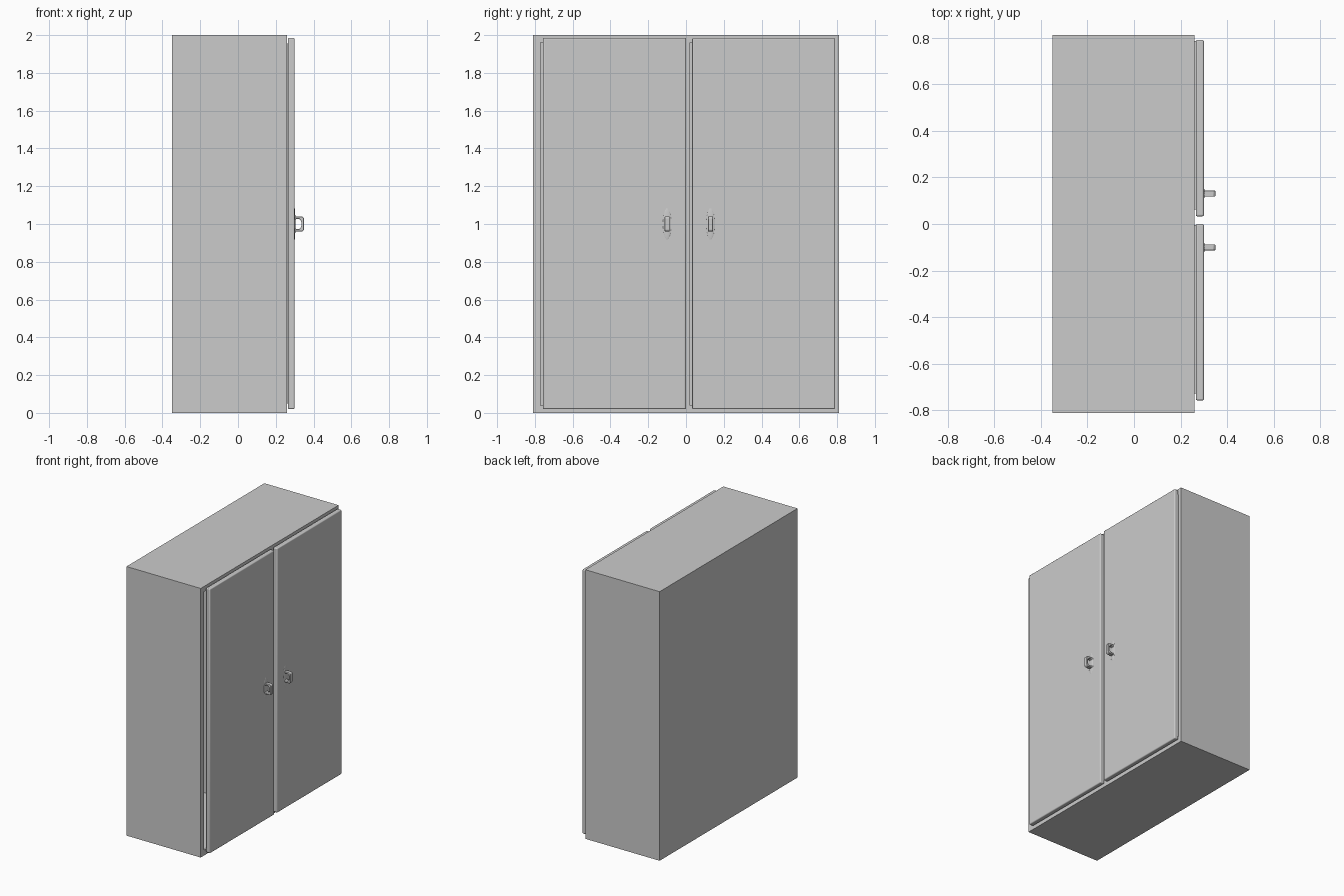
import bpy, bmesh, math

if "Cube" in bpy.data.objects:
    bpy.data.objects.remove(bpy.data.objects["Cube"])


def finish(name, bm, bevel=0, segments=3):
    bmesh.ops.recalc_face_normals(bm, faces=bm.faces)
    mesh = bpy.data.meshes.new(name)
    bm.to_mesh(mesh)
    bm.free()
    ob = bpy.data.objects.new(name, mesh)
    bpy.context.collection.objects.link(ob)
    if bevel:
        mod = ob.modifiers.new("round", 'BEVEL')
        mod.width, mod.segments = bevel, segments
        bpy.context.view_layer.objects.active = ob
        ob.select_set(True)
        bpy.ops.object.shade_smooth_by_angle(angle=math.radians(35))
        ob.select_set(False)
    return ob


def box(name, x0, x1, y0, y1, z0, z1, bevel=0):
    bm = bmesh.new()
    bmesh.ops.create_cube(bm, size=1)
    for v in bm.verts:
        v.co.x = x1 if v.co.x > 0 else x0
        v.co.y = y1 if v.co.y > 0 else y0
        v.co.z = z1 if v.co.z > 0 else z0
    return finish(name, bm, bevel)


# Carcass: one hollow shell with two open compartments
bm = bmesh.new()
XB, XF, T = -0.35, 0.26, 0.04
ys = [-0.81, -0.81 + T, -T / 2, T / 2, 0.81 - T, 0.81]
zs = [0, T, 2 - T, 2]
grid = [[bm.verts.new((XF, y, z)) for z in zs] for y in ys]
rim, openings = [], []
for i in range(5):
    for j in range(3):
        f = bm.faces.new((grid[i][j], grid[i + 1][j], grid[i + 1][j + 1], grid[i][j + 1]))
        (openings if j == 1 and i in (1, 3) else rim).append(f)
border = [e for e in bm.edges if e.is_boundary]
outer = bmesh.ops.extrude_edge_only(bm, edges=border)["geom"]
back = [v for v in outer if isinstance(v, bmesh.types.BMVert)]
bmesh.ops.translate(bm, verts=back, vec=(XB - XF, 0, 0))
bmesh.ops.holes_fill(bm, edges=[e for e in bm.edges if e.is_boundary], sides=0)
for f in openings:
    res = bmesh.ops.extrude_face_region(bm, geom=[f])["geom"]
    bmesh.ops.translate(bm, verts=[v for v in res if isinstance(v, bmesh.types.BMVert)],
                        vec=(XB + T - XF, 0, 0))
    if f.is_valid:
        bm.faces.remove(f)
bmesh.ops.dissolve_limit(bm, angle_limit=0.01, verts=bm.verts, edges=bm.edges)
finish("cabinet_carcass", bm)

# Loop handle profile (x offset, z), open towards the door
half = [(0, 0.040), (0.042, 0.040), (0.050, 0.032)]
inner = [(0.036, 0.016), (0.026, 0.027), (0.010, 0.027), (0, 0.020)]
profile = half + [(x, -z) for x, z in reversed(half)]
profile += [(x, -z) for x, z in reversed(inner)] + inner

for side, y0, y1, hy in (("left", -0.757, 0.0, -0.10), ("right", 0.033, 0.79, 0.13)):
    # Door leaf and the inset seal behind it
    box(side + "_door", 0.265, 0.30, y0, y1, 0.02, 1.985, bevel=0.007)
    box(side + "_door_seal", 0.258, 0.267, y0 + 0.03, y1 - 0.005, 0.05, 1.955)

    # Handle
    bm = bmesh.new()
    face = bm.faces.new([bm.verts.new((0.299 + x, hy - 0.013, 1 + z)) for x, z in profile])
    res = bmesh.ops.extrude_face_region(bm, geom=[face])["geom"]
    bmesh.ops.translate(bm, verts=[v for v in res if isinstance(v, bmesh.types.BMVert)],
                        vec=(0, 0.026, 0))
    finish(side + "_handle", bm, bevel=0.003, segments=2)

    # Shallow raised backplate
    bpy.ops.mesh.primitive_uv_sphere_add(segments=24, ring_count=12, radius=1,
                                         location=(0.299, hy, 1))
    plate = bpy.context.object
    plate.name = side + "_handle_plate"
    plate.scale = (0.005, 0.022, 0.085)
    bpy.ops.object.shade_smooth()
    plate.select_set(False)
